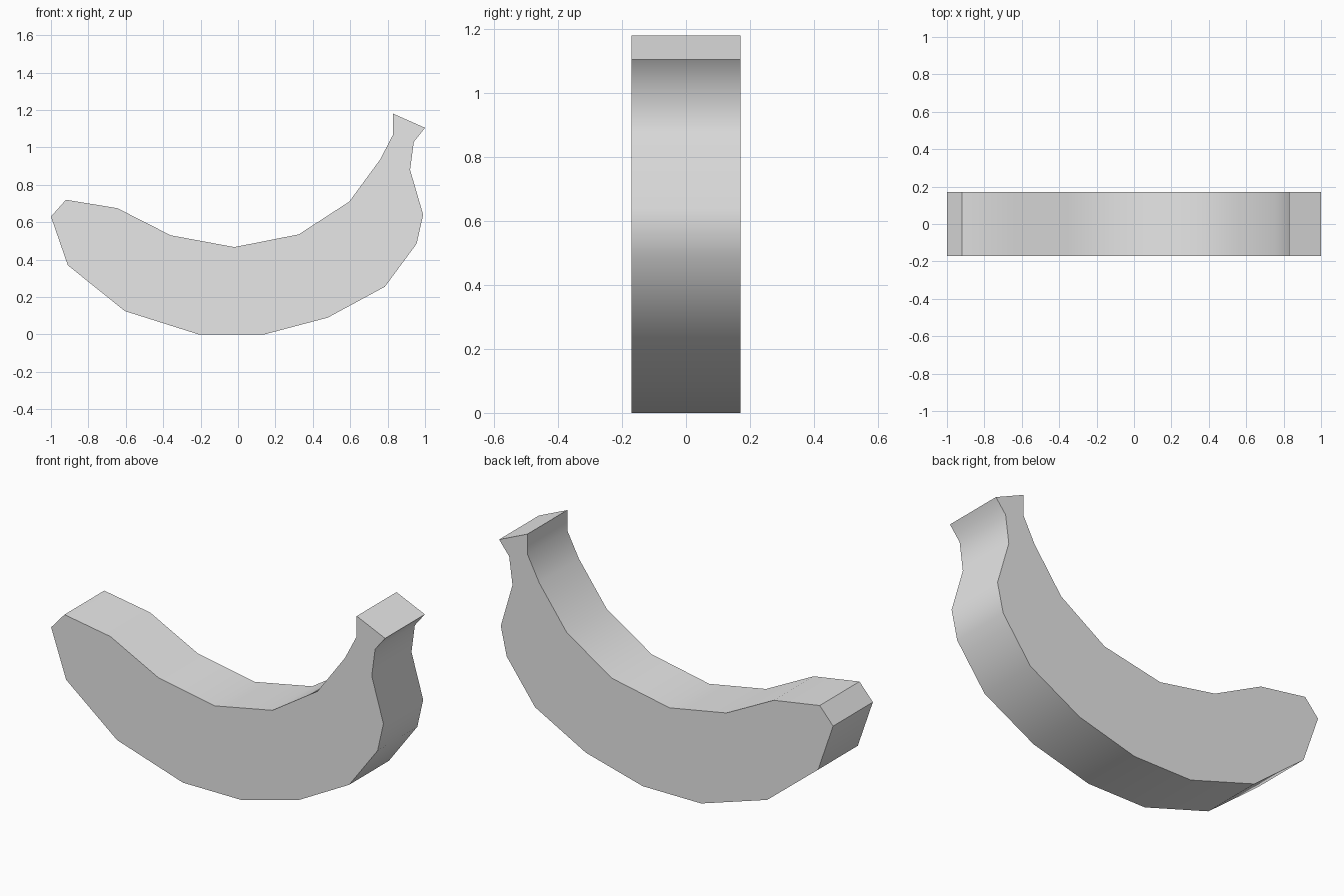
import bpy
import bmesh
from math import radians
from mathutils import Vector

default = bpy.data.objects.get("Cube")
if default:
    bpy.data.objects.remove(default, do_unlink=True)

HALF_DEPTH = 0.17

# Side profile pieces as (x, z), running clockwise from the stem
stem_end = [(0.83, 1.18), (1.0, 1.105)]
outer_curve = [(0.94, 1.03), (0.92, 0.88), (0.99, 0.64), (0.955, 0.485),
               (0.785, 0.255), (0.48, 0.09), (0.14, 0), (-0.21, 0),
               (-0.605, 0.125), (-0.91, 0.37)]
blunt_tip = [(-1.0, 0.63), (-0.92, 0.72)]
inner_curve = [(-0.645, 0.675), (-0.36, 0.53), (-0.02, 0.467), (0.325, 0.535),
               (0.595, 0.71), (0.76, 0.935), (0.83, 1.07)]


def flat_material(name, colour):
    mat = bpy.data.materials.new(name)
    mat.use_nodes = True
    mat.diffuse_color = colour
    mat.node_tree.nodes["Principled BSDF"].inputs["Base Color"].default_value = colour
    return mat


def extruded_profile(name, outline, half_depth, mat):
    bm = bmesh.new()
    front = bm.faces.new([bm.verts.new((x, -half_depth, z)) for x, z in outline])
    result = bmesh.ops.extrude_face_region(bm, geom=[front], use_keep_orig=True)
    moved = [v for v in result["geom"] if isinstance(v, bmesh.types.BMVert)]
    bmesh.ops.translate(bm, verts=moved, vec=Vector((0, 2 * half_depth, 0)))
    bmesh.ops.recalc_face_normals(bm, faces=bm.faces)
    mesh = bpy.data.meshes.new(name)
    bm.to_mesh(mesh)
    bm.free()
    mesh.materials.append(mat)
    obj = bpy.data.objects.new(name, mesh)
    bpy.context.collection.objects.link(obj)
    return obj


# Banana body: one thick slab, smooth along its curves, crisp at caps and ends
grey = flat_material("light_grey", (0.8, 0.8, 0.8, 1))
banana = extruded_profile("banana", stem_end + outer_curve + blunt_tip + inner_curve,
                          HALF_DEPTH, grey)
bpy.ops.object.select_all(action="DESELECT")
banana.select_set(True)
bpy.context.view_layer.objects.active = banana
bpy.ops.object.shade_smooth_by_angle(angle=radians(38))
